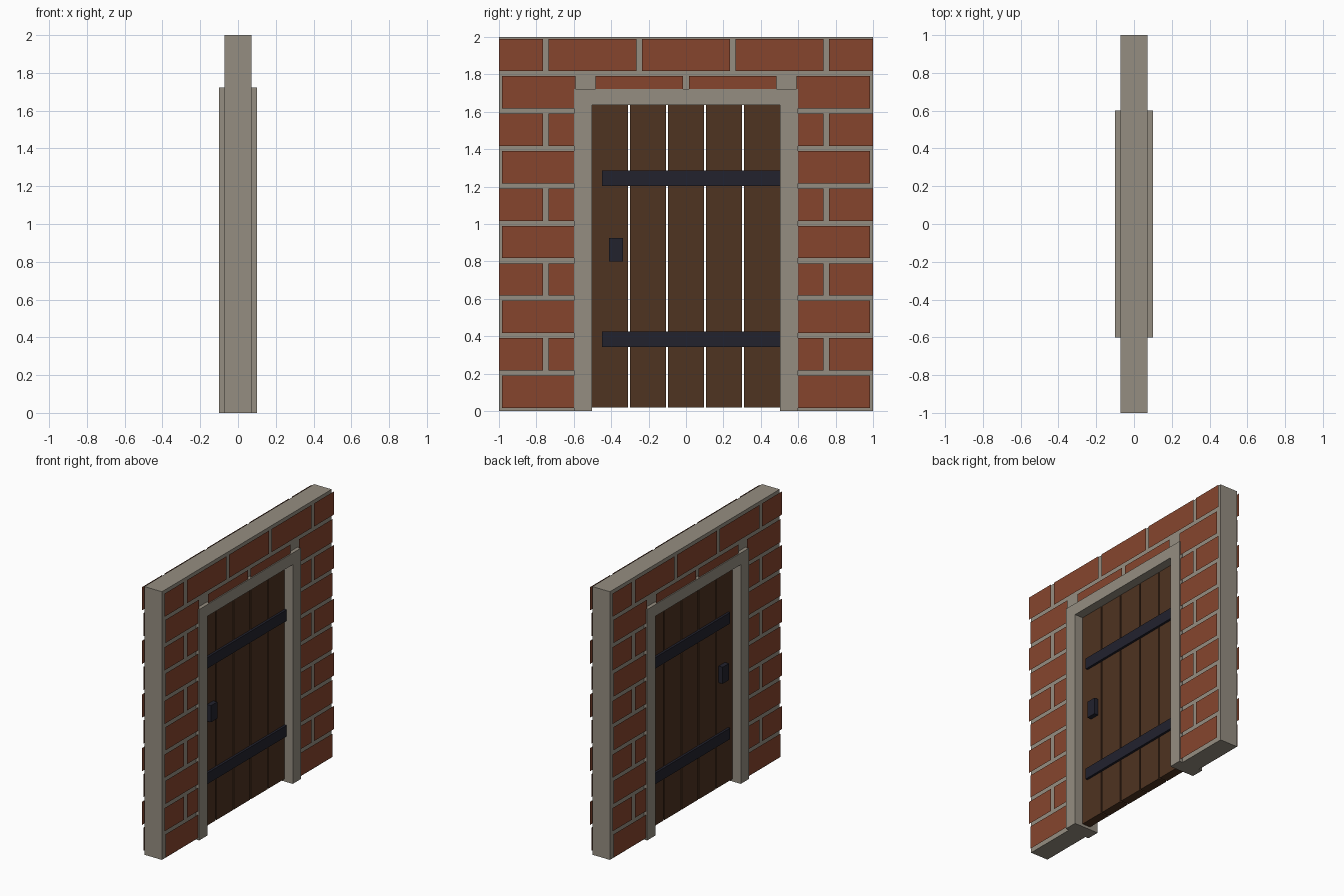
import bpy
import bmesh

cube = bpy.data.objects.get("Cube")
if cube:
    bpy.data.objects.remove(cube, do_unlink=True)


def material(name, rgb):
    m = bpy.data.materials.new(name)
    m.use_nodes = True
    m.diffuse_color = (*rgb, 1)
    bsdf = next(n for n in m.node_tree.nodes if n.type == 'BSDF_PRINCIPLED')
    bsdf.inputs["Base Color"].default_value = (*rgb, 1)
    return m


stone = material("warm grey stone", (0.30, 0.27, 0.22))
brick = material("red brick", (0.24, 0.06, 0.027))
wood = material("dark wood", (0.077, 0.033, 0.015))
iron = material("black iron", (0.016, 0.016, 0.027))


def finish(name, bm, mat):
    mesh = bpy.data.meshes.new(name)
    bm.to_mesh(mesh)
    bm.free()
    mesh.materials.append(mat)
    obj = bpy.data.objects.new(name, mesh)
    bpy.context.collection.objects.link(obj)
    return obj


def box(name, x, y, z, mat):
    """Box from (low, high) ranges on each axis."""
    bm = bmesh.new()
    bmesh.ops.create_cube(bm, size=1)
    for v in bm.verts:
        v.co = [r[0] + (c + 0.5) * (r[1] - r[0]) for c, r in zip(v.co, (x, y, z))]
    return finish(name, bm, mat)


def archway(name, outer, top, inner, inner_top, half_depth, mat):
    """Upside-down U profile extruded through the wall thickness."""
    bm = bmesh.new()
    profile = [(-outer, 0), (-inner, 0), (-inner, inner_top), (inner, inner_top),
               (inner, 0), (outer, 0), (outer, top), (-outer, top)]
    face = bm.faces.new([bm.verts.new((-half_depth, y, z)) for y, z in profile])
    side = bmesh.ops.extrude_face_region(bm, geom=[face])
    for v in side["geom"]:
        if isinstance(v, bmesh.types.BMVert):
            v.co.x = half_depth
    bmesh.ops.recalc_face_normals(bm, faces=bm.faces)
    return finish(name, bm, mat)


# Wall and door casing
archway("wall", 1, 2, 0.55, 1.68, 0.0725, stone)
archway("door_casing", 0.6, 1.722, 0.503, 1.635, 0.1, stone)

# Brick facings: thin sheets in running bond, trimmed around the casing
pitch, joint, course = 0.5, 0.03, 0.2
for side, sign in (("left", 1), ("right", -1)):
    bm = bmesh.new()
    for row in range(10):
        low, high = row * course + 0.017, row * course + 0.19
        shift = 0 if row % 2 else pitch / 2
        for i in range(-2, 3):
            mid = i * pitch + shift
            a = max(mid - (pitch - joint) / 2, -1)
            b = min(mid + (pitch - joint) / 2, 1)
            z0 = low
            if low < 1.7:
                if a > -0.59 and b < 0.59:
                    z0 = 1.7
                elif a < 0:
                    b = min(b, -0.59)
                else:
                    a = max(a, 0.59)
            if b - a < 0.02 or high - z0 < 0.02:
                continue
            corners = [(a, z0), (b, z0), (b, high), (a, high)][::sign]
            bm.faces.new([bm.verts.new((sign * 0.092, y, z)) for y, z in corners])
    finish(side + "_bricks", bm, brick)

# Door planks with open gaps
plank_pitch, plank_width = 0.2034, 0.192
for i in range(5):
    mid = (i - 2) * plank_pitch
    box(f"plank_{i + 1}", (-0.033, 0.033),
        (mid - plank_width / 2, mid + plank_width / 2), (0.02, 1.635), wood)

# Iron straps and handles on both faces
for side, sign in (("left", 1), ("right", -1)):
    def span(depth):
        return sorted((sign * 0.03, sign * depth))
    for level, z in (("lower", 0.383), ("upper", 1.245)):
        box(f"{side}_{level}_strap", span(0.05), (-0.45, 0.506),
            (z - 0.041, z + 0.041), iron)
    box(side + "_handle", span(0.066), (-0.412, -0.338), (0.80, 0.924), iron)
